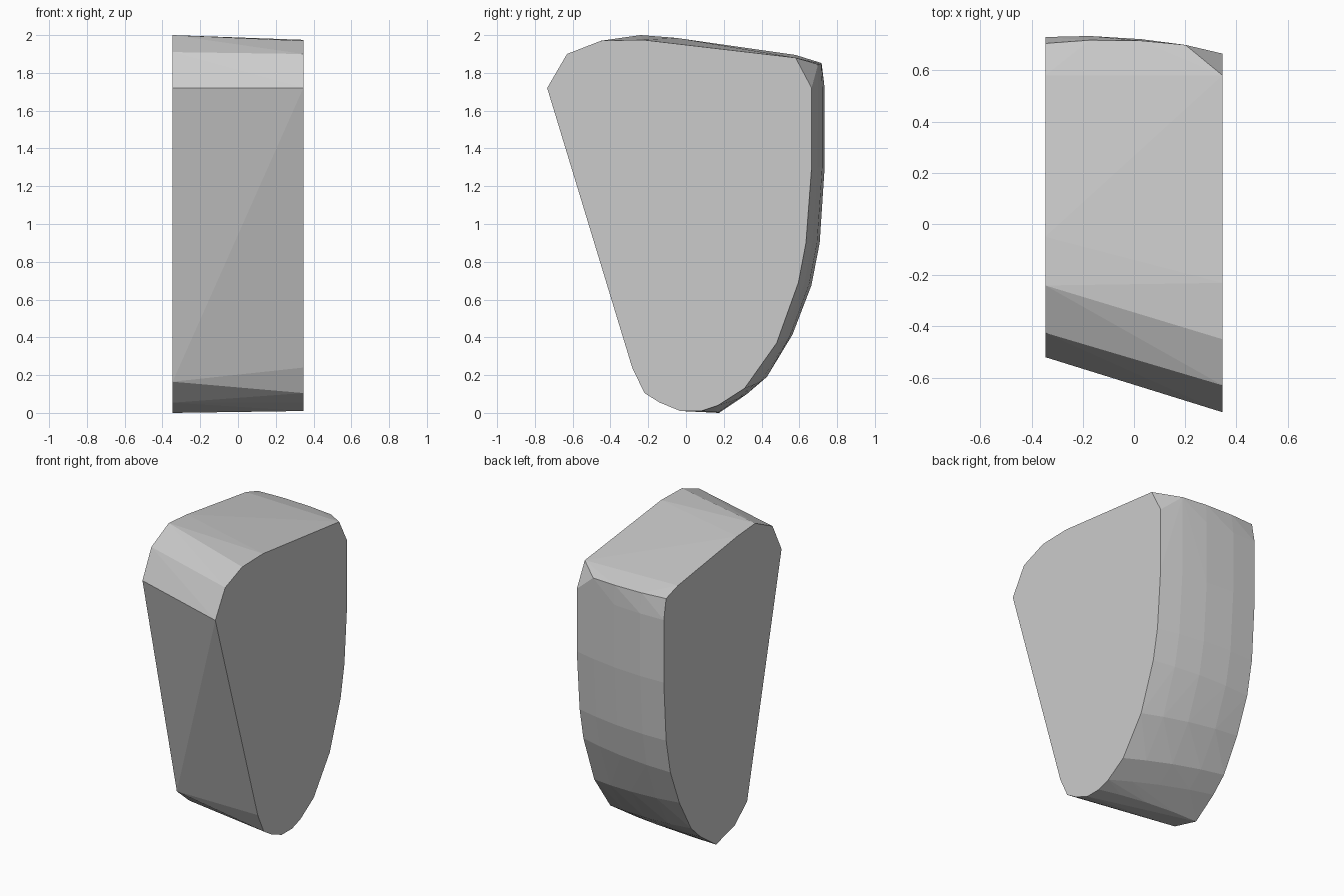
import bpy, bmesh, math

cube = bpy.data.objects.get("Cube")
if cube:
    bpy.data.objects.remove(cube, do_unlink=True)

HALF = 0.346      # half of the width
BULGE = 0.027     # how far the rounded back swells between the sides

# Side outlines as (y, z): front, crown and underside
front_left = [(-0.155, 0.165), (-0.52, 1.72), (-0.425, 1.91), (-0.24, 2.0),
              (-0.05, 1.985), (0.58, 1.895), (-0.025, 0.054)]
front_right = [(-0.285, 0.24), (-0.735, 1.72), (-0.63, 1.90), (-0.45, 1.97),
               (-0.23, 1.975), (0.58, 1.88), (-0.22, 0.105), (-0.14, 0.055),
               (-0.03, 0.01)]

# Rounded back, rim downwards, with matching points on both sides
back_left = [(0.705, 1.855), (0.73, 1.72), (0.73, 1.30), (0.705, 0.90),
             (0.66, 0.67), (0.565, 0.43), (0.44, 0.21), (0.34, 0.115), (0.175, 0.0)]
back_right = [(0.675, 1.843), (0.665, 1.72), (0.665, 1.30), (0.635, 0.90),
              (0.595, 0.69), (0.48, 0.37), (0.31, 0.13), (0.17, 0.04), (0.08, 0.01)]

bm = bmesh.new()
for side, outline in ((-1, front_left), (1, front_right)):
    for y, z in outline:
        bm.verts.new((side * HALF, y, z))

# Blend the back curve across the width, swelling it in the middle
for t in (0.0, 0.25, 0.54, 0.79, 1.0):
    for i, (a, b) in enumerate(zip(back_left, back_right)):
        if t == 1.0 and i == 0:
            continue          # the rim corner is cut off on this side
        y = a[0] + (b[0] - a[0]) * t + BULGE * 4 * t * (1 - t)
        z = a[1] + (b[1] - a[1]) * t
        bm.verts.new((HALF * (2 * t - 1), y, z))

# Wrap the points in a convex faceted skin and merge the flat side faces
hull = bmesh.ops.convex_hull(bm, input=bm.verts)
loose = [v for v in bm.verts if not v.link_faces]
bmesh.ops.delete(bm, geom=loose, context='VERTS')
bmesh.ops.dissolve_limit(bm, angle_limit=math.radians(0.5),
                         verts=bm.verts, edges=bm.edges)
bmesh.ops.recalc_face_normals(bm, faces=bm.faces)

mesh = bpy.data.meshes.new("faceted_block")
bm.to_mesh(mesh)
bm.free()
block = bpy.data.objects.new("faceted_block", mesh)
bpy.context.collection.objects.link(block)

# Plain grey surface
grey = bpy.data.materials.new("plain_grey")
grey.use_nodes = True
grey.diffuse_color = (0.6, 0.6, 0.6, 1)
grey.node_tree.nodes["Principled BSDF"].inputs["Base Color"].default_value = (0.6, 0.6, 0.6, 1)
mesh.materials.append(grey)
